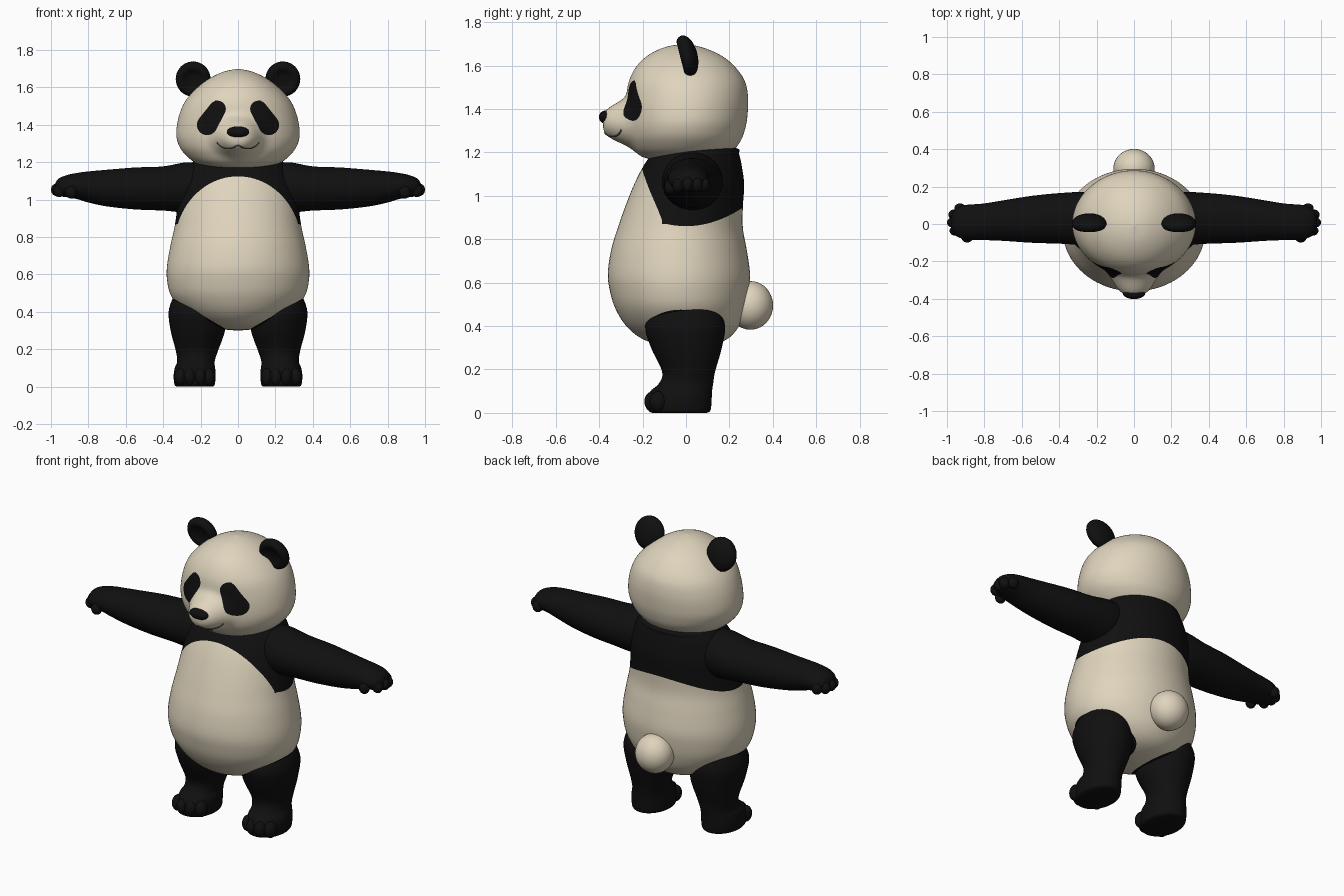
import bpy, bmesh, math
from mathutils import Vector, Matrix
from mathutils.bvhtree import BVHTree

if "Cube" in bpy.data.objects:
    bpy.data.objects.remove(bpy.data.objects["Cube"])


def material(name, rgb):
    m = bpy.data.materials.new(name)
    m.diffuse_color = (*rgb, 1)
    m.use_nodes = True
    m.node_tree.nodes["Principled BSDF"].inputs["Base Color"].default_value = m.diffuse_color
    return m


CREAM = material("cream fur", (0.74, 0.66, 0.51))
BLACK = material("black fur", (0.005, 0.005, 0.005))
BROWN = material("mouth brown", (0.12, 0.09, 0.06))


def finish(name, bm, mats):
    bmesh.ops.recalc_face_normals(bm, faces=bm.faces)
    me = bpy.data.meshes.new(name)
    bm.to_mesh(me)
    bm.free()
    for m in mats:
        me.materials.append(m)
    me.shade_smooth()
    ob = bpy.data.objects.new(name, me)
    bpy.context.collection.objects.link(ob)
    return ob


def smooth_rings(rings, steps):
    """Catmull-Rom interpolation between the given rings."""
    p = [rings[0]] + rings + [rings[-1]]
    out = []
    for i in range(1, len(p) - 2):
        for s in range(steps):
            t = s / steps
            out.append([0.5 * (2 * b + (c - a) * t + (2 * a - 5 * b + 4 * c - d) * t * t
                               + (3 * b - a - 3 * c + d) * t ** 3)
                        for a, b, c, d in zip(p[i - 1], p[i], p[i + 1], p[i + 2])])
    return out + [list(rings[-1])]


def loft(rings, steps=5, segs=64, place=lambda t, u, v: (u, v, t)):
    """Skin of elliptical rings (t, centre u, centre v, radius u, radius v)."""
    bm = bmesh.new()
    rows = []
    for t, cu, cv, ru, rv in smooth_rings(rings, steps):
        ru, rv = max(ru, 0), max(rv, 0)
        rows.append([bm.verts.new(place(t, cu + ru * math.cos(a), cv + rv * math.sin(a)))
                     for a in (2 * math.pi * k / segs for k in range(segs))])
    for r0, r1 in zip(rows, rows[1:]):
        for k in range(segs):
            j = (k + 1) % segs
            bm.faces.new((r0[k], r0[j], r1[j], r1[k]))
    bm.faces.new(rows[0])
    bm.faces.new(rows[-1])
    bmesh.ops.remove_doubles(bm, verts=bm.verts, dist=1e-5)
    return bm


def paint(bm, f, index):
    """Cut the mesh along f = 0 and colour the faces where f > 0."""
    cuts = []
    for e in list(bm.edges):
        a, b = e.verts
        fa, fb = f(a.co), f(b.co)
        if fa * fb < 0:
            cuts.append((e, a, fa / (fa - fb)))
    new = [bmesh.utils.edge_split(e, a, t)[1] for e, a, t in cuts]
    bmesh.ops.connect_verts(bm, verts=new)
    for face in bm.faces:
        if f(face.calc_center_median()) > 0:
            face.material_index = index


def add_ball(bm, centre, radii, segs=24):
    mat = Matrix.Translation(centre) @ Matrix.Diagonal((*radii, 1))
    return bmesh.ops.create_uvsphere(bm, u_segments=segs, v_segments=segs // 2,
                                     radius=1, matrix=mat)["verts"]


def ball(name, centre, radii, mat):
    bm = bmesh.new()
    add_ball(bm, centre, radii, 40)
    return finish(name, bm, [mat])


def stack(rows):
    """Rows (z, front y, back y, half width) to loft rings."""
    return [(z, 0, (f + b) / 2, w, (b - f) / 2) for z, f, b, w in rows]


# Body, with black shoulders and hips
body = loft(stack([
    (.30, .01, .01, 0), (.31, -.10, .11, .10), (.34, -.20, .19, .20), (.40, -.275, .245, .29),
    (.48, -.325, .275, .355), (.56, -.35, .29, .378), (.64, -.36, .295, .38),
    (.75, -.345, .28, .362), (.85, -.315, .262, .34), (.95, -.28, .262, .325),
    (1.05, -.24, .268, .31), (1.13, -.20, .258, .285), (1.19, -.16, .245, .25),
    (1.22, -.13, .228, .20), (1.23, .05, .05, 0)]), segs=80)


def shoulders(p):
    arch = (p.x / .34) ** 2 + ((p.z - .75) / .375) ** 2 - 1 + 10 * max(0, p.y + .05)
    return min(p.z - .86 - 1.25 * p.y ** 2, arch)


def hips(p):
    return min(.49 - .07 * (p.y / .18) ** 4 - p.z, .30 + .58 * (abs(p.x) - .05) - p.z,
               .195 - abs(p.y))


paint(body, shoulders, 1)
paint(body, hips, 1)
finish("body", body, [CREAM, BLACK])

# Head with muzzle bulge and eye patches
head = loft(stack([
    (1.155, -.01, -.01, 0), (1.17, -.17, .15, .15), (1.20, -.23, .21, .232),
    (1.25, -.262, .25, .29), (1.30, -.275, .27, .32), (1.36, -.278, .282, .33),
    (1.45, -.275, .286, .315), (1.53, -.262, .27, .28), (1.60, -.225, .22, .217),
    (1.65, -.17, .155, .15), (1.685, -.095, .07, .075), (1.70, -.01, -.01, 0)]),
    steps=7, segs=112)
for v in head.verts:
    if v.co.y < 0:
        r2 = (v.co.x / .118) ** 2 + ((v.co.z - 1.335) / .095) ** 2
        v.co.y -= .105 * math.exp(-r2 * r2)


def eye_patch(p):
    if p.y > 0:
        return -1
    a, d = Vector((.11, 1.485)), Vector((.055, -.085))
    q = Vector((abs(p.x), p.z)) - a
    t = min(1, max(0, q.dot(d) / d.length_squared))
    return .045 + .01 * t - (q - d * t).length


paint(head, eye_patch, 1)
head_tree = BVHTree.FromBMesh(head)
finish("head", head, [CREAM, BLACK])

# Nose, mouth line and tail
ball("nose", (0, -.372, 1.362), (.06, .029, .03), BLACK)
ball("tail", (0, .297, .495), (.11, .104, .112), CREAM)

half = [(0, 1.29), (.03, 1.277), (.06, 1.274), (.09, 1.284), (.112, 1.305)]
pts = [(-x, z) for x, z in half[:0:-1]] + half
mouth = bpy.data.curves.new("mouth", "CURVE")
mouth.dimensions = "3D"
mouth.bevel_depth = .004
mouth.bevel_resolution = 1
line = mouth.splines.new("POLY")
fine = smooth_rings(pts, 4)
line.points.add(len(fine) - 1)
for point, (x, z) in zip(line.points, fine):
    hit = head_tree.ray_cast(Vector((x, -1, z)), Vector((0, 1, 0)))[0]
    point.co = (x, hit.y, z, 1)
mouth.materials.append(BROWN)
bpy.context.collection.objects.link(bpy.data.objects.new("mouth", mouth))

ARM = [(.15, .03, 1.08, .12, .11), (.27, .03, 1.067, .14, .133), (.40, .03, 1.06, .135, .118),
       (.55, .025, 1.06, .125, .112), (.70, .018, 1.062, .108, .098),
       (.80, .012, 1.068, .098, .083), (.86, .01, 1.073, .095, .07),
       (.92, .01, 1.072, .088, .058), (.965, .01, 1.065, .06, .043), (.985, .01, 1.06, 0, 0)]
LEG = [(0, .232, -.03, .095, .125), (.012, .232, -.03, .108, .143), (.06, .232, -.03, .112, .148),
       (.10, .23, -.022, .108, .142), (.135, .225, 0, .10, .125), (.19, .22, .012, .112, .122),
       (.30, .215, .002, .145, .163), (.40, .222, -.004, .149, .184), (.48, .222, 0, .125, .15)]
FINGERS = [(.93, .083, 1.05), (.962, .05, 1.05), (.969, .008, 1.053), (.955, -.036, 1.048),
           (.892, -.072, 1.04)]

for side, word in ((1, "right"), (-1, "left")):
    # Arm and fingers
    bm = loft(ARM, segs=48, place=lambda t, u, v: (side * t, u, v))
    for x, y, z in FINGERS:
        add_ball(bm, (side * x, y, z), (.031, .027, .034))
    finish("arm_" + word, bm, [BLACK])

    # Leg and toes
    bm = loft(LEG, segs=48, place=lambda t, u, v: (side * u, v, t))
    for x, y in ((.158, -.125), (.205, -.15), (.257, -.152), (.307, -.128)):
        add_ball(bm, (side * x, y, .052), (.034, .04, .048))
    finish("leg_" + word, bm, [BLACK])

    # Ear with a hollow front
    bm = bmesh.new()
    add_ball(bm, (0, 0, 0), (1, 1, 1), 40)
    for v in bm.verts:
        if v.co.y < 0:
            r = math.hypot(v.co.x, v.co.z)
            v.co.y += .75 * math.exp(-(r / .6) ** 4)
    bm.transform(Matrix.Translation((side * .24, .003, 1.645))
                 @ Matrix.Rotation(.25, 4, "X")
                 @ Matrix.Diagonal((.093, .05, .096, 1)))
    finish("ear_" + word, bm, [BLACK])
